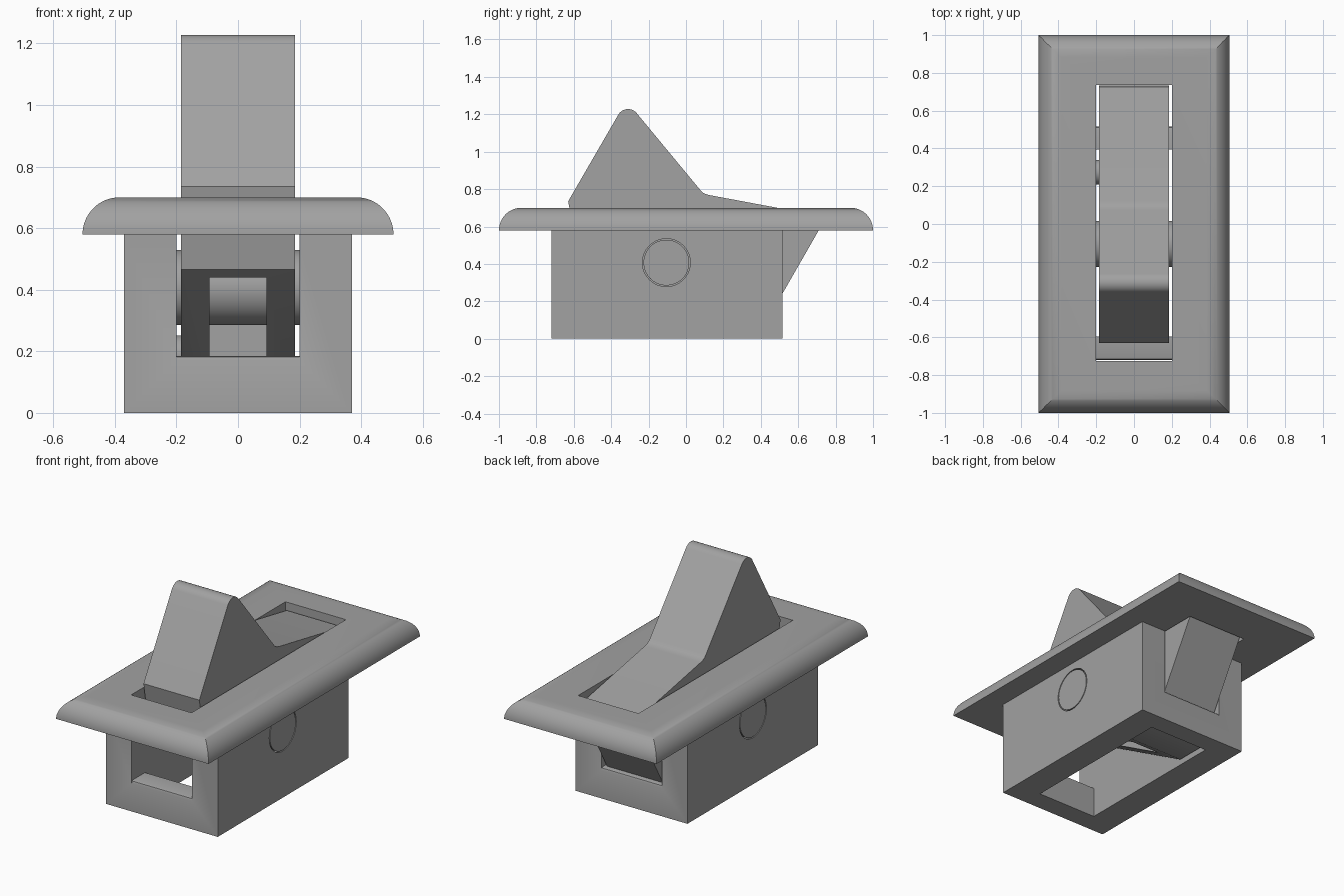
import bpy, bmesh, math

if "Cube" in bpy.data.objects:
    bpy.data.objects.remove(bpy.data.objects["Cube"])

grey = bpy.data.materials.new("plastic_grey")
grey.diffuse_color = (0.36, 0.36, 0.36, 1)
grey.use_nodes = True
grey.node_tree.nodes["Principled BSDF"].inputs["Base Color"].default_value = grey.diffuse_color


def finish(name, bm):
    bmesh.ops.recalc_face_normals(bm, faces=bm.faces[:])
    me = bpy.data.meshes.new(name)
    bm.to_mesh(me)
    bm.free()
    me.materials.append(grey)
    ob = bpy.data.objects.new(name, me)
    bpy.context.collection.objects.link(ob)
    return ob


def extrude_x(name, profile, x0, x1):
    """Prism from a (y, z) outline between x0 and x1."""
    bm = bmesh.new()
    a = [bm.verts.new((x0, y, z)) for y, z in profile]
    b = [bm.verts.new((x1, y, z)) for y, z in profile]
    n = len(profile)
    bm.faces.new(a)
    bm.faces.new(b[::-1])
    for i in range(n):
        j = (i + 1) % n
        bm.faces.new((a[i], a[j], b[j], b[i]))
    return finish(name, bm)


def rect(y0, y1, z0, z1):
    return [(y0, z0), (y1, z0), (y1, z1), (y0, z1)]


def arc(cy, cz, r, a0, a1, n):
    return [(cy + r * math.cos(math.radians(a0 + (a1 - a0) * i / n)),
             cz + r * math.sin(math.radians(a0 + (a1 - a0) * i / n)))
            for i in range(n + 1)]


def circle(cy, cz, r, n=64):
    return arc(cy, cz, r, 0, 360, n)[:-1]


def cut(ob, cutter):
    m = ob.modifiers.new("cut", 'BOOLEAN')
    m.operation = 'DIFFERENCE'
    m.solver = 'EXACT'
    m.object = cutter
    bpy.context.view_layer.update()
    dg = bpy.context.evaluated_depsgraph_get()
    me = bpy.data.meshes.new_from_object(ob.evaluated_get(dg))
    ob.modifiers.clear()
    ob.data = me
    bpy.data.objects.remove(cutter)


def smooth(ob):
    bpy.ops.object.select_all(action='DESELECT')
    ob.select_set(True)
    bpy.context.view_layer.objects.active = ob
    bpy.ops.object.shade_smooth_by_angle(angle=math.radians(30))


# Face plate: mitred rectangular rings with a quarter-round rim and a slot
R = 0.12
bm = bmesh.new()
slot = (-0.2, 0.2, -0.725, 0.735)
rings = [(slot, 0.58)]
for i in range(17):
    t = math.pi / 2 * i / 16
    d = R * (1 - math.cos(t))
    rings.append(((-0.505 + d, 0.505 - d, -1 + d, 1 - d), 0.58 + R * math.sin(t)))
rings.append((slot, 0.70))
loops = [[bm.verts.new((x, y, z)) for x, y in ((a, c), (b, c), (b, d), (a, d))]
         for (a, b, c, d), z in rings]
for k, lo in enumerate(loops):
    hi = loops[(k + 1) % len(loops)]
    for i in range(4):
        j = (i + 1) % 4
        bm.faces.new((lo[i], lo[j], hi[j], hi[i]))
plate = finish("face_plate", bm)
smooth(plate)

# Housing: open box with end windows and pivot holes
PY, PZ = -0.105, 0.407
housing = extrude_x("housing", rect(-0.72, 0.515, 0, 0.58), -0.37, 0.37)
cut(housing, extrude_x("cavity", rect(-0.595, 0.395, -0.1, 0.7), -0.2, 0.2))
window = [(-0.8, 0.7), (-0.8, 0.17), (-0.72, 0.17), (-0.716, 0.181), (-0.705, 0.185),
          (0.5, 0.185), (0.511, 0.181), (0.515, 0.17), (0.6, 0.17), (0.6, 0.7)]
cut(housing, extrude_x("window", window, -0.2, 0.2))
cut(housing, extrude_x("pivot_hole", circle(PY, PZ, 0.128), -0.5, 0.5))
smooth(housing)

# Rocker: side outline with rounded finger peak, hollowed from below
outline = [(-0.58, 0.465), (-0.63, 0.735)]
outline += arc(-0.31, 1.168, 0.06, 150, 40, 12)
outline += [(0.075, 0.797), (0.088, 0.783), (0.103, 0.774), (0.125, 0.768),
            (0.725, 0.656), (0.733, 0.62), (0.515, 0.24), (0.39, 0.022), (0.19, 0.022)]
rocker = extrude_x("rocker", outline, -0.185, 0.185)
cut(rocker, extrude_x("pocket", rect(-0.535, 0.1, -0.1, 0.6), -0.092, 0.092))
smooth(rocker)

# Pivot pin through both side walls, and a small stop peg on the left wall
smooth(extrude_x("pivot_pin", circle(PY, PZ, 0.122), -0.37, 0.37))
smooth(extrude_x("stop_peg", circle(0.275, 0.187, 0.065, 32), -0.21, -0.18))
